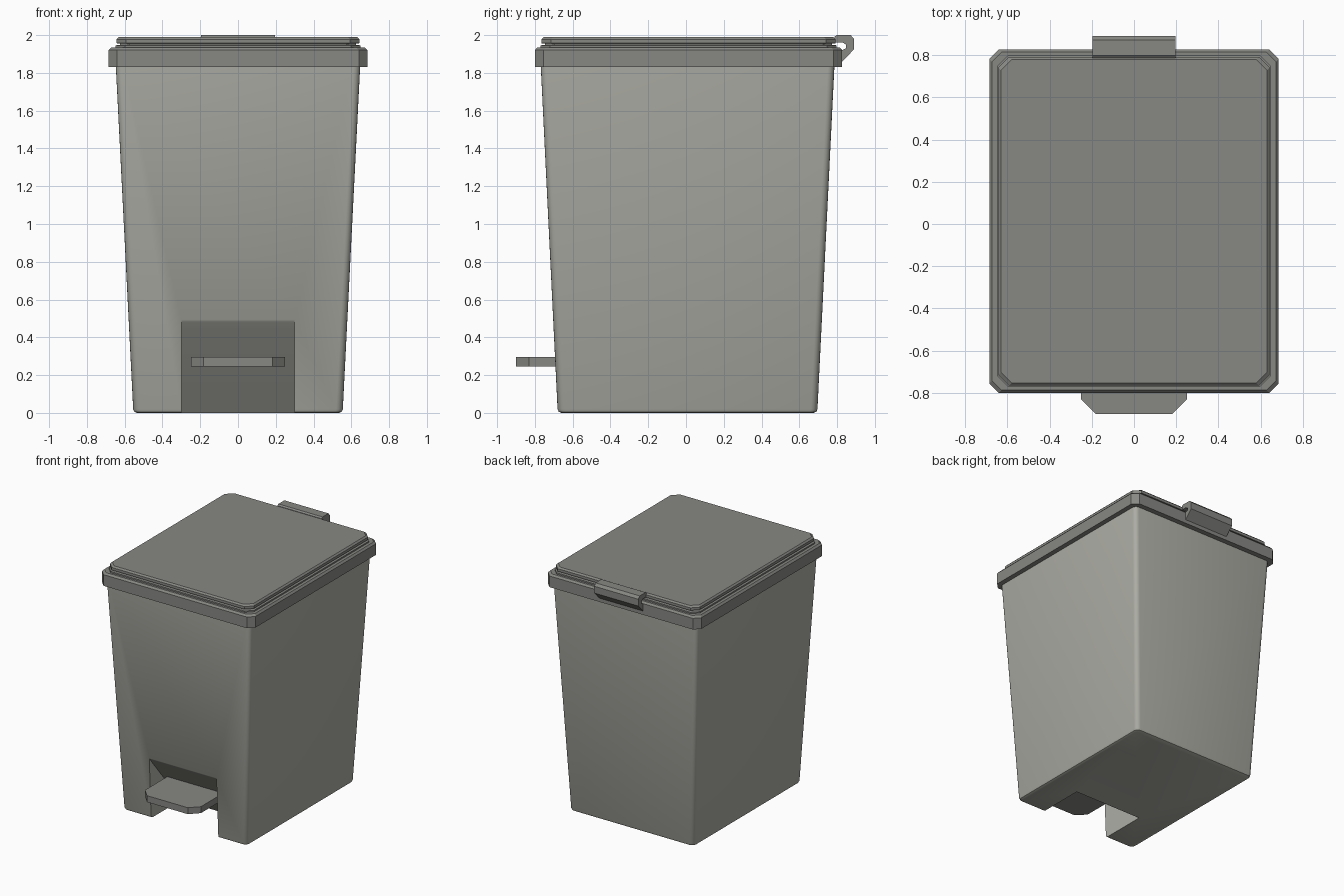
import bpy, bmesh, math
from mathutils import Vector

if "Cube" in bpy.data.objects:
    bpy.data.objects.remove(bpy.data.objects["Cube"])


def material(name, rgb):
    m = bpy.data.materials.new(name)
    m.diffuse_color = (*rgb, 1)
    m.use_nodes = True
    m.node_tree.nodes["Principled BSDF"].inputs["Base Color"].default_value = m.diffuse_color
    return m


light_grey = material("light warm grey", (0.42, 0.42, 0.38))
dark_grey = material("dark warm grey", (0.245, 0.245, 0.23))


def finish(name, bm, mat):
    bmesh.ops.recalc_face_normals(bm, faces=bm.faces)
    me = bpy.data.meshes.new(name)
    bm.to_mesh(me)
    bm.free()
    me.materials.append(mat)
    ob = bpy.data.objects.new(name, me)
    bpy.context.collection.objects.link(ob)
    return ob


def loft(name, rings, mat, segs=1):
    """Stack of rounded rectangles: (half width, y front, y back, z, corner radius)."""
    bm = bmesh.new()
    loops = []
    for hx, y0, y1, z, r in rings:
        corners = [(hx - r, y1 - r), (r - hx, y1 - r), (r - hx, y0 + r), (hx - r, y0 + r)]
        loop = []
        for q, (cx, cy) in enumerate(corners):
            for s in range(segs + 1):
                a = math.pi / 2 * (q + s / segs)
                loop.append(bm.verts.new((cx + r * math.cos(a), cy + r * math.sin(a), z)))
        loops.append(loop)
    n = len(loops[0])
    for a, b in zip(loops, loops[1:]):
        for i in range(n):
            j = (i + 1) % n
            bm.faces.new((a[i], a[j], b[j], b[i]))
    bm.faces.new(loops[0])
    bm.faces.new(loops[-1])
    return finish(name, bm, mat)


def prism(name, pts, vec, mat):
    bm = bmesh.new()
    a = [bm.verts.new(p) for p in pts]
    b = [bm.verts.new(Vector(p) + Vector(vec)) for p in pts]
    n = len(a)
    for i in range(n):
        j = (i + 1) % n
        bm.faces.new((a[i], a[j], b[j], b[i]))
    bm.faces.new(a)
    bm.faces.new(b)
    return finish(name, bm, mat)


# Tapered bin body with rounded corners
body = loft("bin_body", [
    (0.535, -0.660, 0.676, 0.00, 0.03),
    (0.549, -0.674, 0.690, 0.006, 0.035),
    (0.555, -0.680, 0.696, 0.02, 0.035),
    (0.648, -0.770, 0.787, 1.86, 0.035)], light_grey, segs=4)

# Sloped pedal recess cut into the front foot
recess = [(-1, 0.505), (-0.712, 0.505), (-0.695, 0.482), (-0.67, 0.448),
          (-0.30, 0), (-0.217, -0.1), (-1, -0.1)]
cutter = prism("recess_cutter", [(-0.3, y, z) for y, z in recess], (0.6, 0, 0), light_grey)
cutter.hide_render = True
mod = body.modifiers.new("recess", "BOOLEAN")
mod.operation = "DIFFERENCE"
mod.solver = "EXACT"
mod.object = cutter
bpy.context.view_layer.objects.active = body
body.select_set(True)
bpy.ops.object.modifier_apply(modifier=mod.name)
bpy.data.objects.remove(cutter)
bpy.ops.object.shade_smooth_by_angle(angle=math.radians(40))

# Rim collar
loft("rim", [
    (0.685, -0.800, 0.827, 1.83, 0.045),
    (0.685, -0.800, 0.827, 1.92, 0.045),
    (0.672, -0.787, 0.814, 1.935, 0.045)], dark_grey)

# Lid: lower flange, narrow groove, bevelled top slab
loft("lid", [
    (0.648, -0.770, 0.797, 1.93, 0.05),
    (0.648, -0.770, 0.797, 1.946, 0.05),
    (0.625, -0.747, 0.774, 1.948, 0.05),
    (0.625, -0.747, 0.774, 1.955, 0.05),
    (0.642, -0.765, 0.791, 1.957, 0.05),
    (0.642, -0.765, 0.791, 1.978, 0.05),
    (0.630, -0.753, 0.779, 1.990, 0.05)], dark_grey)

# Hinge hook at the back
hook = [(0.785, 1.96), (0.785, 1.99), (0.797, 2.0), (0.872, 2.0), (0.89, 1.98),
        (0.89, 1.925), (0.825, 1.858), (0.825, 1.92), (0.848, 1.93), (0.848, 1.95),
        (0.83, 1.96)]
prism("hinge", [(-0.197, y, z) for y, z in hook], (0.394, 0, 0), dark_grey)

# Foot pedal with clipped front corners
pedal = [(-0.25, -0.45), (-0.25, -0.83), (-0.182, -0.9),
         (0.182, -0.9), (0.25, -0.83), (0.25, -0.45)]
prism("foot_pedal", [(x, y, 0.245) for x, y in pedal], (0, 0, 0.052), dark_grey)
